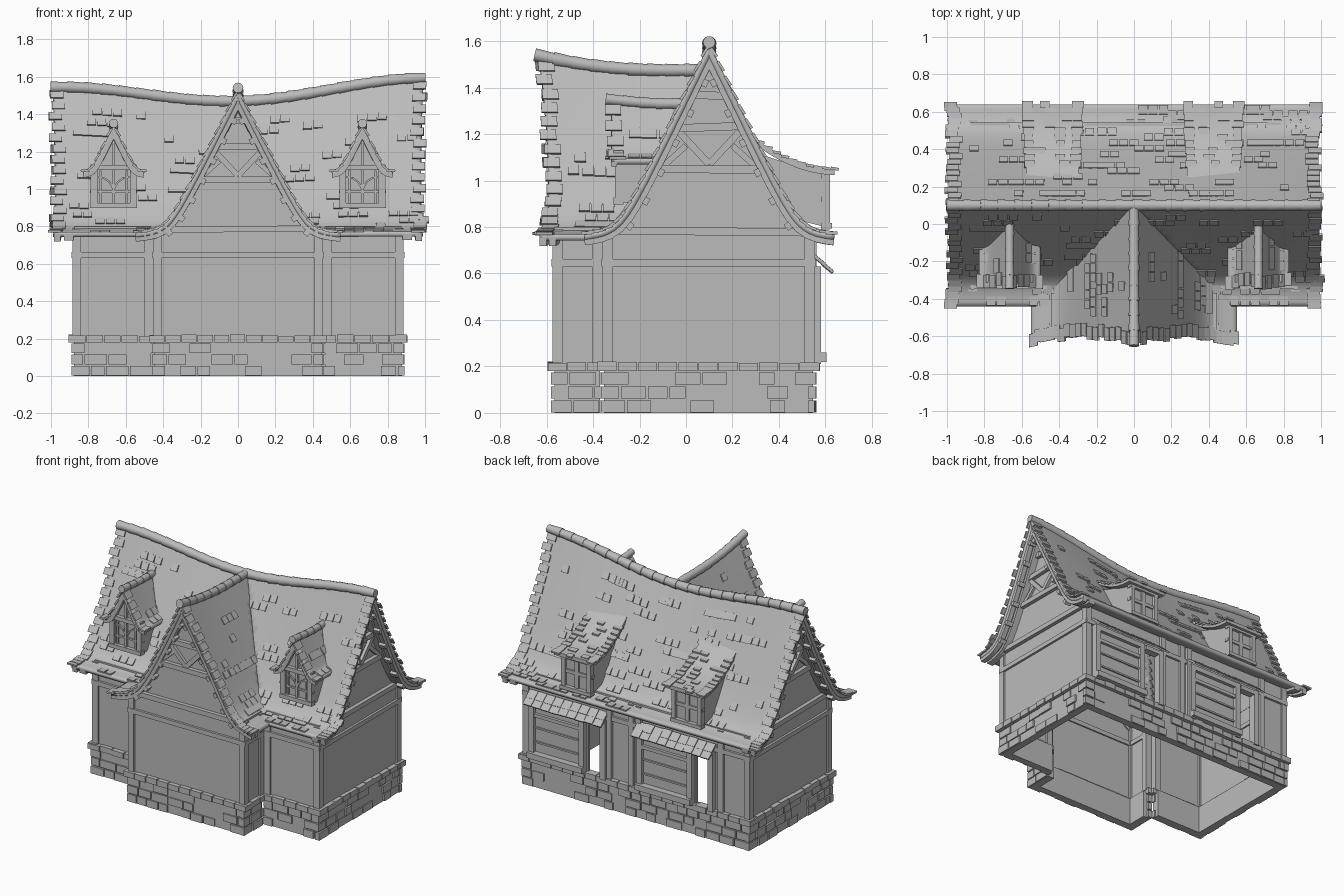
import bpy, bmesh, math, random
from mathutils import Vector, Matrix

random.seed(4)
V = Vector
UP = V((0, 0, 1))
cube = bpy.data.objects.get("Cube")
if cube:
    bpy.data.objects.remove(cube)

grey = bpy.data.materials.new("plain_grey")
grey.use_nodes = True
grey.diffuse_color = (0.5, 0.5, 0.5, 1)
grey.node_tree.nodes["Principled BSDF"].inputs["Base Color"].default_value = (0.5, 0.5, 0.5, 1)


# ---- helpers ----
def finish(name, bm, smooth=False, thick=0):
    bmesh.ops.recalc_face_normals(bm, faces=bm.faces[:])
    mesh = bpy.data.meshes.new(name)
    bm.to_mesh(mesh)
    bm.free()
    mesh.materials.append(grey)
    ob = bpy.data.objects.new(name, mesh)
    bpy.context.collection.objects.link(ob)
    if thick:
        mod = ob.modifiers.new("thickness", "SOLIDIFY")
        mod.thickness, mod.offset = thick, -1
    if smooth:
        bpy.ops.object.select_all(action="DESELECT")
        ob.select_set(True)
        bpy.context.view_layer.objects.active = ob
        bpy.ops.object.shade_smooth_by_angle(angle=math.radians(35))
    return ob


def box(bm, c, x, y, z):
    m = Matrix((x, y, z)).transposed().to_4x4()
    m.translation = c
    bmesh.ops.create_cube(bm, size=2, matrix=m)


def block(bm, x0, x1, y0, y1, z0, z1):
    box(bm, V((x0 + x1, y0 + y1, z0 + z1)) / 2, V(((x1 - x0) / 2, 0, 0)),
        V((0, (y1 - y0) / 2, 0)), V((0, 0, (z1 - z0) / 2)))


def beam(bm, a, b, w, n, t):
    x = (b - a) / 2
    box(bm, (a + b) / 2, x, n.cross(x).normalized() * w / 2, n * t / 2)


def prism(bm, pts, depth):
    face = bm.faces.new([bm.verts.new(p) for p in pts])
    ext = bmesh.ops.extrude_face_region(bm, geom=[face])
    bmesh.ops.translate(bm, vec=depth, verts=[v for v in ext["geom"] if isinstance(v, bmesh.types.BMVert)])


def skin(bm, rings):
    rows = [[bm.verts.new(p) for p in r] for r in rings]
    for a, b in zip(rows, rows[1:]):
        for i in range(4):
            bm.faces.new((a[i], a[(i + 1) % 4], b[(i + 1) % 4], b[i]))
    bm.faces.new(rows[0])
    bm.faces.new(rows[-1])


class Roof:
    """Flared gable roof; s runs along the ridge, d runs across it."""
    def __init__(self, axis, centre, half, eave, ridge, k, bow):
        self.axis, self.c, self.half, self.eave = axis, centre, half, eave
        self.ridge, self.k, self.bow = ridge, k, bow

    def z(self, s, d):
        a = 1 - self.k * abs(d) / self.half
        return self.eave + (self.ridge(s) - self.eave) * (a + math.sqrt(a * a + 0.03)) / 2

    def at(self, s, d):
        q = s * (1 - self.bow * math.sin(math.pi * min(1, abs(d) / self.half)))
        z = self.z(s, d)
        return V((q, self.c + d, z)) if self.axis == "x" else V((self.c + d, q, z))

    def frame(self, s, d, side):
        along = V((1, 0, 0)) if self.axis == "x" else V((0, 1, 0))
        down = (self.at(s, side * (d + 0.01)) - self.at(s, side * max(0, d - 0.01))).normalized()
        n = along.cross(down)
        return along, down, n if n.z > 0 else -n

    def sheet(self, name, lo, hi, ns, nd, keep):
        bm = bmesh.new()
        grid = [[bm.verts.new(self.at(lo + (hi - lo) * i / ns, self.half * (2 * j / nd - 1)))
                 for j in range(nd + 1)] for i in range(ns + 1)]
        for i in range(ns):
            for j in range(nd):
                q = (grid[i][j], grid[i + 1][j], grid[i + 1][j + 1], grid[i][j + 1])
                if keep(sum((v.co for v in q), V()) / 4):
                    bm.faces.new(q)
        bmesh.ops.delete(bm, geom=[v for v in bm.verts if not v.link_faces], context="VERTS")
        bmesh.ops.recalc_face_normals(bm, faces=bm.faces[:])
        if sum(f.normal.z for f in bm.faces) < 0:
            bmesh.ops.reverse_faces(bm, faces=bm.faces[:])
        mesh_ob = finish(name, bm, True, 0.026)
        if sum(p.normal.z for p in mesh_ob.data.polygons) < 0:
            mesh_ob.data.flip_normals()

    def tile(self, bm, s, d, side, w, keep):
        p = self.at(s, side * d)
        if keep(p):
            x, y, n = self.frame(s, d, side)
            y = (y + n * 0.12).normalized()
            box(bm, p + n * 0.002, x * w, y * 0.024, n * 0.006)

    def tiles(self, name, lo, hi, count, ends, keep):
        bm = bmesh.new()
        rows = max(3, int(self.half * 1.45 / 0.042))
        for side in (-1, 1):
            for _ in range(count):
                d = self.half * random.randint(2, rows - 1) / rows
                s = random.uniform(lo + 0.08, hi - 0.08)
                for i in range(random.randint(1, 3)):
                    self.tile(bm, s + i * 0.055, d, side, 0.024, keep)
            for r in range(1, rows + 1):
                for s, sign in ends:
                    self.tile(bm, s - sign * random.uniform(0.01, 0.035), self.half * (r - 0.4) / rows, side, 0.035, keep)
        finish(name, bm)

    def caps(self, name, lo, hi, n, r):
        bm = bmesh.new()
        for i in range(n):
            a, b = (self.at(lo + (hi - lo) * t / n, 0) for t in (i - 0.08, i + 1.08))
            m = (b - a).to_track_quat("Z", "Y").to_matrix().to_4x4()
            m.translation = (a + b) / 2 + UP * 0.004
            bmesh.ops.create_cone(bm, cap_ends=True, segments=12, radius1=r * random.uniform(1, 1.1),
                                  radius2=r * 0.88, depth=(b - a).length, matrix=m)
        finish(name, bm, True)

    def barge(self, name, s, ds, deep, pegs):
        bm = bmesh.new()
        for side in (-1, 1):
            rings = []
            for i in range(17):
                d = self.half * i / 16
                p, q = self.at(s, side * d), self.at(s + ds, side * d)
                n = self.frame(s, d, side)[2] if i else UP
                rings.append((p - n * 0.012, q - n * 0.012, q - n * deep, p - n * deep))
            skin(bm, rings)
            for i in range(pegs):
                d = self.half * (0.13 + 0.7 * i / pegs)
                x, y, n = self.frame(s, d, side)
                box(bm, self.at(s + ds / 2, side * d) - n * (deep + 0.008), x * abs(ds) * 0.7, y * 0.016, n * 0.012)
        finish(name, bm)


# ---- roofs ----
main = Roof("x", 0.1, 0.54, 0.755, lambda x: 1.46 + 0.05 * (1 - math.cos(math.pi * x)) + 0.025 * x, 1.36, 0.012)
wing = Roof("y", 0, 0.55, 0.755, lambda y: 1.465 + 0.22 * max(0, -y - 0.1) ** 2, 1.42, 0.06)


def keep_main(p):
    return p.y > 0.1 or abs(p.x) > 0.55 or wing.z(p.y, p.x) < p.z + 0.05


def keep_wing(p):
    return p.y < -0.44 or main.z(p.x, p.y - 0.1) < p.z + 0.05


main.sheet("main_roof", -0.99, 0.99, 60, 44, keep_main)
main.tiles("main_roof_shingles", -0.98, 0.98, 75, ((-0.995, -1), (0.995, 1)), keep_main)
main.caps("main_ridge_caps", -0.995, 0.995, 22, 0.03)
wing.sheet("wing_roof", -0.63, 0.1, 30, 44, keep_wing)
wing.tiles("wing_roof_shingles", -0.6, -0.2, 14, ((-0.635, -1),), keep_wing)
wing.caps("wing_ridge_caps", -0.645, 0.08, 9, 0.028)
for s, nm in ((-1, "right"), (1, "left")):
    main.barge(nm + "_bargeboards", s * 0.985, -s * 0.035, 0.05, 6)
    main.barge(nm + "_inner_rafters", s * 0.93, -s * 0.05, 0.045, 0)
wing.barge("wing_bargeboards", -0.63, 0.03, 0.05, 7)
wing.barge("wing_inner_rafters", -0.59, 0.03, 0.05, 0)

# ---- walls, stone base and timber along each side of the footprint ----
plan = [V((x, y, 0)) for x, y in ((-.885, .555), (-.885, -.36), (-.455, -.36), (-.455, -.575),
                                  (.455, -.575), (.455, -.36), (.885, -.36), (.885, .555))]
walls, base, bricks, capstones, timber = (bmesh.new() for _ in range(5))
doors = ((-0.58, -0.46), (0.26, 0.38))
for i, a in enumerate(plan):
    b = plan[(i + 1) % len(plan)]
    t = (b - a).normalized()
    n, L = V((t.y, -t.x, 0)), (b - a).length

    def slab(bm, u0, u1, z0, z1, out, inn):
        box(bm, a + t * (u0 + u1) / 2 + n * (out + inn) / 2 + UP * (z0 + z1) / 2,
            t * (u1 - u0) / 2, n * (out - inn) / 2, UP * (z1 - z0) / 2)

    slab(base, 0.01, L - 0.01, 0, 0.2, -0.008, -0.06)
    back = i == len(plan) - 1
    cuts = sorted(((0.885 - p, 0.885 - q) for q, p in doors)) if back else []
    u = 0.01
    for u0, u1 in cuts:
        slab(walls, u, u0, 0.19, 0.8, -0.012, -0.03)
        slab(walls, u0, u1, 0.6, 0.8, -0.012, -0.03)
        u = u1
    slab(walls, u, L - 0.01, 0.19, 0.8, -0.012, -0.03)
    # bricks, with quoins always present at the corners
    for row in range(3):
        u = -0.006
        while u < L - 0.03:
            w = min(random.uniform(0.07, 0.13), L + 0.006 - u)
            if u < 0 or u + w > L - 0.02 or random.random() < 0.6:
                slab(bricks, u, u + w - 0.008, row * 0.06 + 0.002, row * 0.06 + 0.054, random.uniform(-0.003, 0.006), -0.03)
            u += w
    count = max(2, round(L / 0.085))
    for j in range(count):
        w = (L + 0.04) / count
        slab(capstones, -0.02 + j * w, -0.02 + (j + 1) * w - 0.005, 0.18, 0.218 + random.uniform(-.004, .004),
             random.uniform(0.015, 0.022), -0.04)
    slab(timber, 0, L, 0.63, 0.662, 0.004, -0.04)
    for u in (0, L - 0.045):
        slab(timber, u, u + 0.045, 0.21, 0.79, 0.0, -0.045)
finish("stone_base", base)
finish("base_bricks", bricks)
finish("base_capstones", capstones)

# ---- gable ends with trusses ----


def gable(roof, s, out):
    def pt(d, z, off=0):
        p = roof.at(s, d)
        p.z = z
        p[0 if roof.axis == "x" else 1] = s + off * (1 if s > 0 else -1)
        return p
    ds = [0.44 * j / 12 for j in range(-12, 13)]
    prism(walls, [pt(-0.44, 0.77)] + [pt(d, roof.z(s, d) - 0.02) for d in ds] + [pt(0.44, 0.77)], out * -0.02)
    for z, half in ((0.785, 0.42), (1.05, 0.22), (1.225, 0.14), (1.37, 0.07)):
        beam(timber, pt(-half, z, 0.01), pt(half, z + random.uniform(-.01, .01), 0.01), 0.034, out, 0.035)
    for side in (-1, 1):
        beam(timber, pt(0, 1.07, 0.006), pt(side * 0.13, 1.21, 0.006), 0.03, out, 0.03)
        beam(timber, pt(side * 0.2, 1.06, 0.004), pt(side * 0.1, 1.15, 0.004), 0.026, out, 0.026)


gable(main, 0.873, V((1, 0, 0)))
gable(main, -0.873, V((-1, 0, 0)))
gable(wing, -0.563, V((0, -1, 0)))
finish("plaster_walls", walls)
for x in (-0.66, -0.02, 0.04, 0.21):
    block(timber, x - 0.02, x + 0.02, 0.53, 0.562, 0.21, 0.79)
finish("timber_frame", timber)

# ---- front dormers ----
OUT = V((0, -1, 0))
for cx, nm in ((-0.665, "right"), (0.665, "left")):
    roof = Roof("y", cx, 0.165, 1.09, lambda y: 1.325 + 0.1 * max(0, -y - 0.15), 1.36, 0)
    every = lambda p: main.z(p.x, p.y - 0.1) < p.z + 0.05
    roof.sheet(nm + "_dormer_roof", -0.32, 0.02, 12, 20, every)
    roof.tiles(nm + "_dormer_shingles", -0.33, -0.1, 3, ((-0.325, -1),), every)
    roof.caps(nm + "_dormer_ridge_caps", -0.34, 0.02, 5, 0.024)
    roof.barge(nm + "_dormer_bargeboards", -0.322, 0.025, 0.034, 0)
    bm = bmesh.new()
    top = [V((cx + d, -0.285, roof.z(-0.28, d) - 0.02)) for d in (-.12, -.08, -.04, 0, .04, .08, .12)]
    prism(bm, [V((cx - 0.12, -0.285, 0.905))] + top + [V((cx + 0.12, -0.285, 0.905))], V((0, 0.22, 0)))
    finish(nm + "_dormer_body", bm)
    bm = bmesh.new()
    for s in (-1, 1):
        x = cx + s * 0.105
        block(bm, x - 0.018, x + 0.018, -0.305, -0.27, 0.9, 1.13)
        block(bm, cx + s * 0.07 - 0.006, cx + s * 0.07 + 0.006, -0.295, -0.27, 0.92, 1.1)
        arc = [V((cx + s * (0.085 - 0.085 * math.sin(a)), -0.29, 0.98 + 0.085 * math.cos(a)))
               for a in (0, 0.4, 0.8, 1.2, 1.57)]
        for p, q in zip(arc, arc[1:]):
            beam(bm, p, q, 0.01, OUT, 0.014)
    for z, h in ((0.912, 0.014), (0.985, 0.006), (1.115, 0.014)):
        block(bm, cx - 0.125, cx + 0.125, -0.312 if h > 0.01 else -0.295, -0.27, z - h, z + h)
    block(bm, cx - 0.008, cx + 0.008, -0.3, -0.27, 0.92, 1.26)
    finish(nm + "_dormer_window", bm)

# ---- back shed dormers ----
for cx, nm in ((-0.435, "right"), (0.425, "left")):
    bm, tiles = bmesh.new(), bmesh.new()
    rings = []
    for j in range(12):
        y = 0.25 + 0.39 * j / 11
        z, w = 1.05 + 0.13 * ((0.645 - y) / 0.345) ** 2, 0.14 + 0.015 * j / 11
        rings.append([V((cx + sx * w, y, z + dz)) for sx, dz in ((-1, 0), (1, 0), (1, -0.026), (-1, -0.026))])
        for s in (-1, 1, random.uniform(-0.7, 0.7)):
            if j > 1:
                box(tiles, V((cx + s * (w - 0.02), y, z + 0.001)), V((random.uniform(.022, .032), 0, 0)),
                    V((0, 0.017, -0.003)), V((0, 0.001, 0.006)))
    skin(bm, rings)
    finish(nm + "_shed_dormer_roof", bm, True)
    finish(nm + "_shed_dormer_shingles", tiles)
    bm = bmesh.new()
    prism(bm, [V((cx - 0.11, y, z)) for y, z in ((0.6, 0.8), (0.6, 1.04), (0.42, 1.08), (0.3, 1.12), (0.44, 0.84))], V((0.22, 0, 0)))
    for s in (-1, 0, 1):
        block(bm, cx + s * 0.1 - 0.015, cx + s * 0.1 + 0.015, 0.58, 0.62 if s else 0.61, 0.79, 1.04)
    for z, y in ((0.805, 0.628), (0.92, 0.61), (1.02, 0.62)):
        block(bm, cx - 0.12, cx + 0.12, 0.58, y, z - 0.012, z + 0.012)
    finish(nm + "_shed_dormer_window", bm)

# ---- back shop windows, doorways and awnings ----
for (d0, d1), nm in zip(doors, ("right", "left")):
    x0, x1 = d1 + 0.03, d1 + 0.42
    bm = bmesh.new()
    for x in (x0, x1, d0 - 0.015):
        block(bm, x - 0.02, x + 0.02, 0.53, 0.582, 0.21, 0.63)
    for z, h, y in ((0.24, 0.02, 0.604), (0.33, 0.006, 0.568), (0.43, 0.006, 0.568), (0.52, 0.012, 0.578), (0.61, 0.018, 0.582)):
        block(bm, x0 - 0.02, x1 + 0.02, 0.54, y, z - h, z + h)
    block(bm, d0, d1, 0.53, 0.582, 0.595, 0.625)
    block(bm, x0, x1, 0.53, 0.558, 0.22, 0.62)
    finish(nm + "_shop_window", bm)
    bm = bmesh.new()
    for row in range(2):
        for j in range(9):
            w = (x1 - d0 + 0.07) / 9
            c = V((d0 - 0.04 + (j + 0.5) * w, 0.572 + 0.036 * row, 0.658 - 0.033 * row + random.uniform(-.003, .003)))
            box(bm, c, V((w * 0.48, 0, 0)), V((0, 0.024, -0.02)), V((0, 0.004, 0.005)))
    finish(nm + "_awning", bm)
